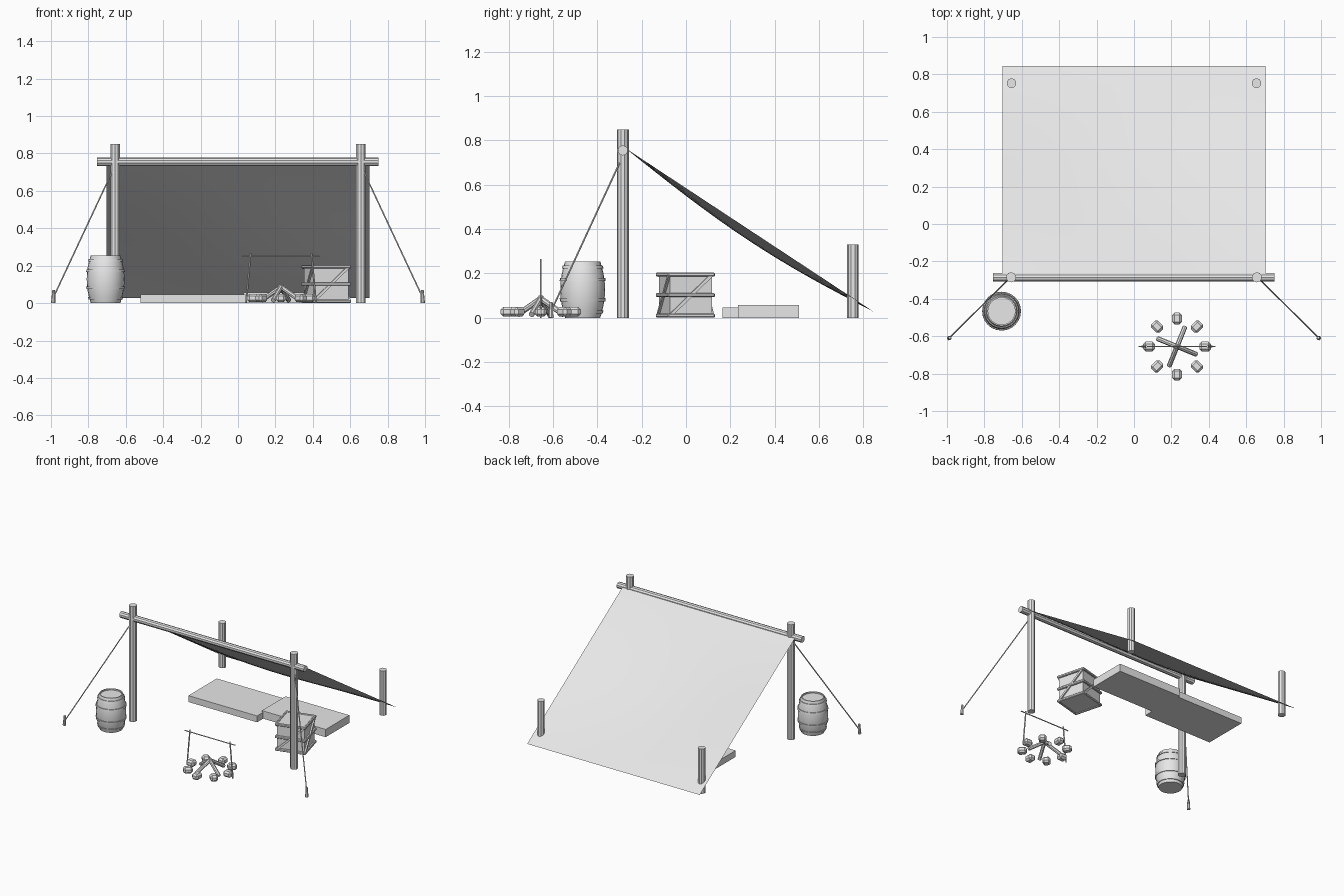
import bpy, bmesh, math
from mathutils import Vector, Matrix

cube = bpy.data.objects.get("Cube")
if cube:
    bpy.data.objects.remove(cube)

GREY = (0.8, 0.8, 0.8, 1)
mat = bpy.data.materials.new("light_grey")
mat.use_nodes = True
mat.diffuse_color = GREY
mat.node_tree.nodes["Principled BSDF"].inputs["Base Color"].default_value = GREY


def finish(name, bm, smooth=False):
    bmesh.ops.recalc_face_normals(bm, faces=bm.faces)
    mesh = bpy.data.meshes.new(name)
    bm.to_mesh(mesh)
    bm.free()
    mesh.materials.append(mat)
    ob = bpy.data.objects.new(name, mesh)
    bpy.context.collection.objects.link(ob)
    if smooth:
        bpy.ops.object.select_all(action='DESELECT')
        ob.select_set(True)
        bpy.context.view_layer.objects.active = ob
        bpy.ops.object.shade_smooth_by_angle(angle=math.radians(35))
    return ob


def rod(name, a, b, r1, r2=None, sides=10):
    """Straight round bar between two points."""
    a, b = Vector(a), Vector(b)
    d = b - a
    m = Matrix.Translation((a + b) / 2) @ d.to_track_quat('Z', 'Y').to_matrix().to_4x4()
    bm = bmesh.new()
    bmesh.ops.create_cone(bm, cap_ends=True, segments=sides, radius1=r1,
                          radius2=r1 if r2 is None else r2, depth=d.length, matrix=m)
    return finish(name, bm)


def add_box(bm, size, m, bevel=0):
    part = bmesh.new()
    bmesh.ops.create_cube(part, size=1, matrix=Matrix.Diagonal((*size, 1)))
    if bevel:
        bmesh.ops.bevel(part, geom=part.edges[:], offset=bevel, segments=1, affect='EDGES')
    part.transform(m)
    tmp = bpy.data.meshes.new("tmp")
    part.to_mesh(tmp)
    part.free()
    bm.from_mesh(tmp)
    bpy.data.meshes.remove(tmp)


# Posts, guy ropes and stakes, mirrored across x
for side, s in (("left", 1), ("right", -1)):
    rod(f"front_post_{side}", (s * .657, -.285, 0), (s * .657, -.285, .85), .027)
    rod(f"back_post_{side}", (s * .655, .753, 0), (s * .655, .753, .33), .026)
    rod(f"guy_rope_{side}", (s * .66, -.285, .73), (s * .985, -.606, .035), .004, sides=6)
    rod(f"stake_{side}", (s * .988, -.61, 0), (s * .985, -.608, .07), .012, .008, 8)

# Ridge pole
rod("ridge_pole", (-.753, -.285, .755), (.75, -.285, .755), .023)

# Sagging cloth, pinned along all four edges
bm = bmesh.new()
bmesh.ops.create_grid(bm, x_segments=16, y_segments=16, size=1)
for v in bm.verts:
    u, t = v.co.x, (v.co.y + 1) / 2
    sag = .05 * math.cos(u * math.pi / 2) * math.sin(t * math.pi)
    v.co = (u * .703, -.275 + 1.12 * t, .766 - .738 * t - sag)
finish("canopy", bm, True)

# Two sleeping mats
for name, size, loc in (("low_mat", (.56, .33, .047), (-.24, .33, .0235)),
                        ("high_mat", (.52, .275, .057), (.29, .373, .0285))):
    bm = bmesh.new()
    add_box(bm, size, Matrix.Translation(loc))
    finish(name, bm)


def lathe(name, profile, loc, sides=24):
    bm = bmesh.new()
    verts = [bm.verts.new((r, 0, z)) for r, z in profile]
    edges = [bm.edges.new(p) for p in zip(verts, verts[1:])]
    bmesh.ops.spin(bm, geom=verts + edges, cent=(0, 0, 0), axis=(0, 0, 1),
                   angle=math.tau, steps=sides)
    bmesh.ops.remove_doubles(bm, verts=bm.verts, dist=.0002)
    bm.transform(Matrix.Translation(loc))
    return finish(name, bm, True)


# Barrel with bulging staves, a recessed lid and four hoops
H, BARREL = .255, (-.708, -.466, 0)


def bulge(z):
    return .079 + .022 * (1 - (2 * z / H - 1) ** 2)


staves = [(bulge(i * H / 8), i * H / 8) for i in range(9)]
lathe("barrel_body", [(0, 0)] + staves + [(.072, H), (.072, H - .01), (0, H - .01)], BARREL)
for i, f in enumerate((.1, .32, .68, .9)):
    z0, z1 = f * H - .007, f * H + .007
    r0, r1 = bulge(z0), bulge(z1)
    lathe(f"barrel_hoop_{i + 1}", [(r0 - .004, z0), (r0 + .005, z0), (r1 + .005, z1),
                                   (r1 - .004, z1), (r0 - .004, z0)], BARREL)

# Crate: box, three rails and one diagonal brace on each side
crate = Matrix.Translation((.472, -.003, 0)) @ Matrix.Rotation(math.radians(15), 4, 'Z')
S, CH = .195, .205
bm = bmesh.new()
add_box(bm, (S, S, CH - .012), crate @ Matrix.Translation((0, 0, CH / 2)))
finish("crate_box", bm)
rails, braces = bmesh.new(), bmesh.new()
for k in range(4):
    face = crate @ Matrix.Rotation(k * math.pi / 2, 4, 'Z') @ Matrix.Translation((0, -S / 2 - .004, 0))
    for z in (.01, CH / 2, CH - .01):
        add_box(rails, (S + .024, .016, .018), face @ Matrix.Translation((0, 0, z)), .004)
    tilt = math.atan2(CH - .03, S - .01)
    add_box(braces, (math.hypot(CH - .03, S - .01), .012, .014),
            face @ Matrix.Translation((0, 0, CH / 2)) @ Matrix.Rotation(-tilt, 4, 'Y'))
finish("crate_rails", rails)
finish("crate_braces", braces)

# Campfire: ring of stones, leaning logs and a cooking spit
FX, FY = .23, -.655
bm = bmesh.new()
for k in range(8):
    m = (Matrix.Translation((FX, FY, .027)) @ Matrix.Rotation(k * math.tau / 8, 4, 'Z')
         @ Matrix.Translation((.15, 0, 0)))
    add_box(bm, (.062, .052, .044), m, .012)
finish("fire_stones", bm)
for k in range(4):
    a = math.radians(68 + 90 * k)
    c, s = math.cos(a), math.sin(a)
    rod(f"fire_log_{k + 1}", (FX + .112 * c, FY + .112 * s, .014),
        (FX - .008 * c, FY - .008 * s, .092), .013, sides=8)
for side, s in (("left", 1), ("right", -1)):
    rod(f"spit_upright_{side}", (FX + s * .187, FY, 0), (FX + s * .163, FY, .265), .005, sides=6)
rod("spit_bar", (FX - .205, FY, .25), (FX + .205, FY, .25), .004, sides=6)
